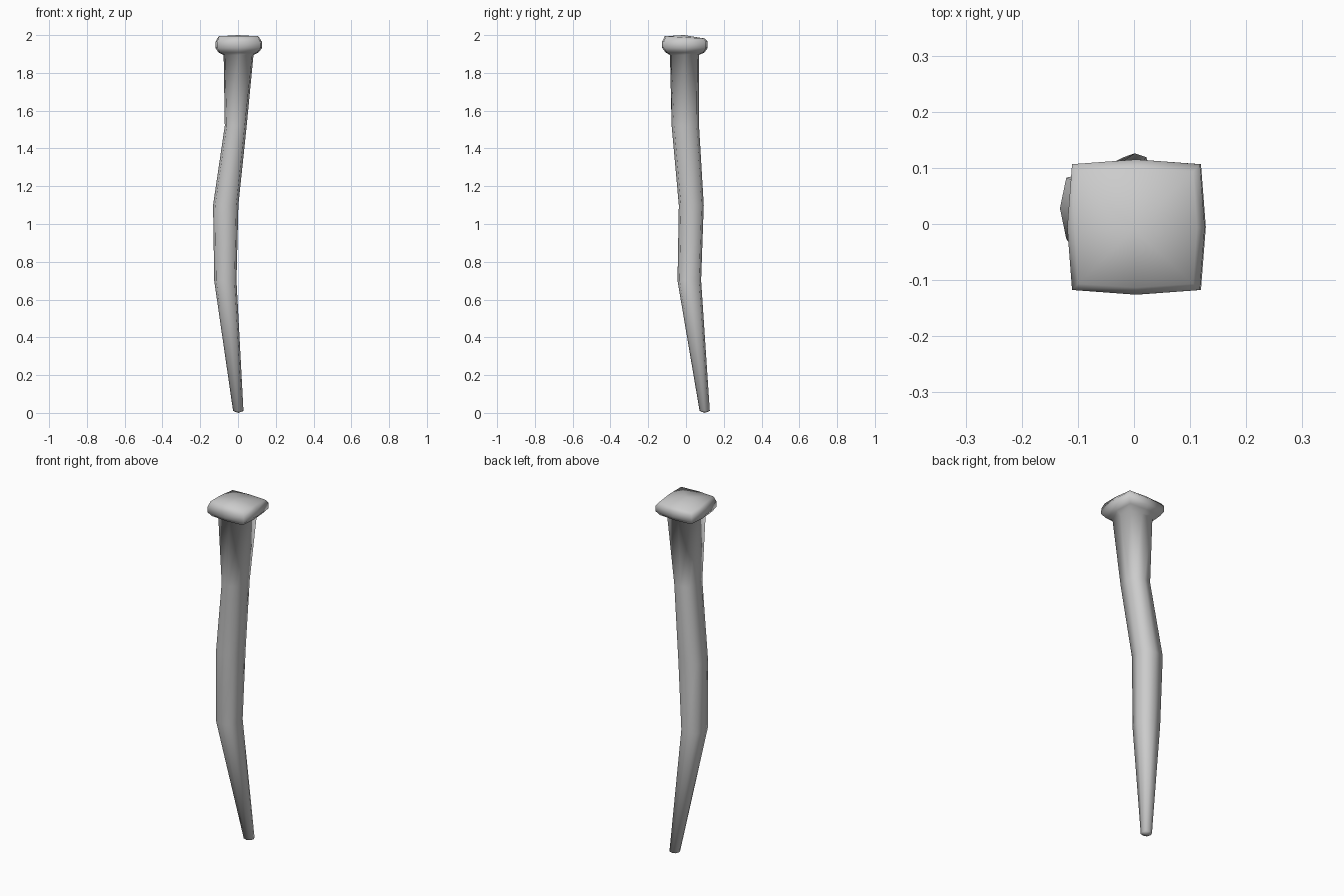
import bpy, bmesh

if "Cube" in bpy.data.objects:
    bpy.data.objects.remove(bpy.data.objects["Cube"])

# Rings from tip to head: z, x min, x max, y min, y max, corner fullness
rings = [
    (0.010, -0.026, 0.029, 0.072, 0.126, 0.74),
    (0.70, -0.126, -0.008, -0.045, 0.080, 0.82),
    (1.10, -0.132, 0.002, -0.038, 0.094, 0.83),
    (1.52, -0.070, 0.046, -0.076, 0.069, 0.82),
    (1.895, -0.076, 0.082, -0.085, 0.068, 0.92),
    # square hammered head
    (1.908, -0.103, 0.108, -0.108, 0.098, 0.93),
    (1.932, -0.119, 0.128, -0.126, 0.115, 0.93),
    (1.965, -0.119, 0.126, -0.126, 0.115, 0.93),
    (1.988, -0.106, 0.112, -0.113, 0.100, 0.94),
]
SHAPE = [(1, 0), (1, 1), (0, 1), (-1, 1), (-1, 0), (-1, -1), (0, -1), (1, -1)]

bm = bmesh.new()


def add_ring(z, x0, x1, y0, y1, full):
    """Eight-sided rounded square: four side midpoints and four corners."""
    cx, cy, hx, hy = (x0 + x1) / 2, (y0 + y1) / 2, (x1 - x0) / 2, (y1 - y0) / 2
    verts = []
    for sx, sy in SHAPE:
        k = full if sx and sy else 1
        # the head top leans slightly towards the front
        lean = -0.006 * sy if z > 1.98 else 0
        verts.append(bm.verts.new((cx + sx * hx * k, cy + sy * hy * k, z + lean)))
    return verts


def cap(ring, centre, flip):
    c = bm.verts.new(centre)
    for i in range(8):
        a, b = ring[i], ring[(i + 1) % 8]
        bm.faces.new((b, a, c) if flip else (a, b, c))


loops = [add_ring(*r) for r in rings]
for lo, hi in zip(loops, loops[1:]):
    for i in range(8):
        j = (i + 1) % 8
        bm.faces.new((lo[i], lo[j], hi[j], hi[i]))

# Blunt tip and slightly domed head top
cap(loops[0], (0.002, 0.099, 0.0), True)
cap(loops[-1], (0.0, -0.01, 2.0), False)

bmesh.ops.recalc_face_normals(bm, faces=bm.faces[:])
mesh = bpy.data.meshes.new("bent_nail")
bm.to_mesh(mesh)
bm.free()
nail = bpy.data.objects.new("bent_nail", mesh)
bpy.context.collection.objects.link(nail)

# Smooth shading throughout
for p in mesh.polygons:
    p.use_smooth = True
